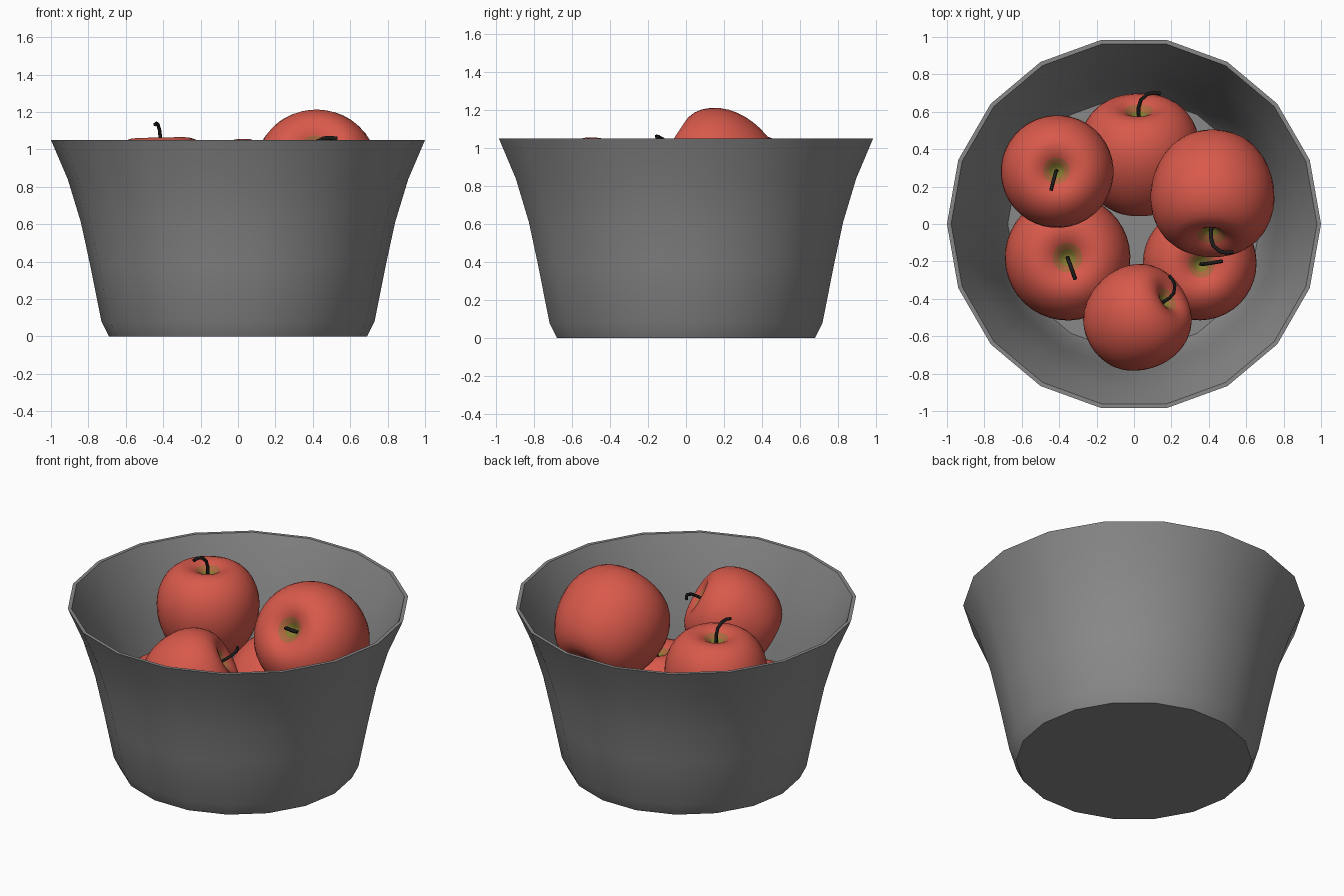
import bpy, bmesh, math
from mathutils import Vector, Matrix

if "Cube" in bpy.data.objects:
    bpy.data.objects.remove(bpy.data.objects["Cube"])


def material(name, rgb):
    m = bpy.data.materials.new(name)
    m.diffuse_color = (*rgb, 1)
    m.use_nodes = True
    m.node_tree.nodes["Principled BSDF"].inputs["Base Color"].default_value = m.diffuse_color
    return m


GREY = material("bowl grey", (0.25, 0.25, 0.25))
RED = material("apple red", (0.69, 0.10, 0.07))
BLEND = material("blush olive", (0.42, 0.14, 0.05))
OLIVE = material("dimple olive", (0.24, 0.20, 0.03))
DARK = material("stem dark", (0.012, 0.010, 0.010))


def lathe(name, profile, n, mats):
    """Revolve (radius, height) points round z; radius 0 makes a pole."""
    bm = bmesh.new()
    rings = []
    for r, z in profile:
        if r == 0:
            rings.append([bm.verts.new((0, 0, z))] * n)
        else:
            rings.append([bm.verts.new((r * math.cos(2 * math.pi * i / n),
                                        r * math.sin(2 * math.pi * i / n), z)) for i in range(n)])
    for a, b in zip(rings, rings[1:]):
        for i in range(n):
            j = (i + 1) % n
            quad = list(dict.fromkeys([a[i], a[j], b[j], b[i]]))
            bm.faces.new(quad)
    bmesh.ops.recalc_face_normals(bm, faces=bm.faces)
    me = bpy.data.meshes.new(name)
    bm.to_mesh(me)
    bm.free()
    for m in mats:
        me.materials.append(m)
    me.polygons.foreach_set("use_smooth", [True] * len(me.polygons))
    ob = bpy.data.objects.new(name, me)
    bpy.context.collection.objects.link(ob)
    return ob


# Bowl: eighteen-sided flared wall, thin rim, flat floor
outer = [(0.69, 0), (0.73, 0.08), (0.79, 0.38), (0.84, 0.61), (0.91, 0.84), (1.0, 1.05)]
inner = [(r - 0.022, z) for r, z in reversed(outer[1:])] + [(0.675, 0.02)]
bowl = lathe("bowl", [(0, 0)] + outer + inner + [(0, 0.02)], 18, [GREY])
bpy.context.view_layer.objects.active = bowl
bowl.select_set(True)
bpy.ops.object.shade_smooth_by_angle(angle=math.radians(35))
bowl.select_set(False)

# Apple body and stem outlines, for an apple of radius 1
BODY = [(0, .63), (.07, .66), (.13, .71), (.22, .79), (.4, .87), (.62, .84), (.84, .65), (.97, .38),
        (1.01, .1), (.98, -.2), (.87, -.52), (.68, -.78), (.45, -.91), (.25, -.9), (.1, -.83), (0, -.8)]
STEM = [(0, .6), (0, .84), (.04, .98), (.15, 1.08), (.26, 1.1), (.36, 1.08)]


def apple(name, centre, radius, axis, bend):
    """Place an apple with its stem end along axis, the stem curling towards bend."""
    z = Vector(axis).normalized()
    x = Vector(bend)
    x = (x - z * x.dot(z)).normalized()
    rot = Matrix((x, z.cross(x), z)).transposed().to_4x4()
    place = Matrix.Translation(centre) @ rot @ Matrix.Scale(radius, 4)

    body = lathe(name, BODY, 20, [RED, BLEND, OLIVE])
    for p in body.data.polygons:
        d = math.hypot(p.center.x, p.center.y)
        if p.center.z > 0 and d < 0.2:
            p.material_index = 2 if d < 0.12 else 1
    body.modifiers.new("smooth", 'SUBSURF').levels = 1
    body.modifiers["smooth"].render_levels = 1
    body.matrix_world = place

    cu = bpy.data.curves.new(name + "_stem", 'CURVE')
    cu.dimensions = '3D'
    cu.bevel_depth = 0.032
    cu.bevel_resolution = 2
    cu.use_fill_caps = True
    sp = cu.splines.new('POLY')
    sp.points.add(len(STEM) - 1)
    for pt, (px, pz) in zip(sp.points, STEM):
        pt.co = (px, 0, pz, 1)
    sp.use_smooth = True
    cu.materials.append(DARK)
    stem = bpy.data.objects.new(name + "_stem", cu)
    bpy.context.collection.objects.link(stem)
    stem.matrix_world = place


# Lower layer of three apples, upper layer of three
apple("apple_low_left", (-0.355, -0.18, 0.34), 0.342, (0, 0, 1), (0.05, -0.14, 0))
apple("apple_low_right", (0.35, -0.21, 0.31), 0.31, (0.04, -0.02, 1), (0.12, 0.02, 0))
apple("apple_low_back", (0.03, 0.37, 0.36), 0.33, (-0.02, 0.9, 0.42), (1, 0.1, 0))
apple("apple_top_left", (-0.41, 0.28, 0.80), 0.307, (-0.02, 0.02, 1), (-0.03, -0.12, 0))
apple("apple_top_right", (0.42, 0.165, 0.866), 0.338, (-0.03, -0.84, 0.53), (1, -0.1, 0))
apple("apple_top_front", (0.015, -0.505, 0.765), 0.285, (0.72, 0.45, 0.5), (-0.4, 0.82, 0))
